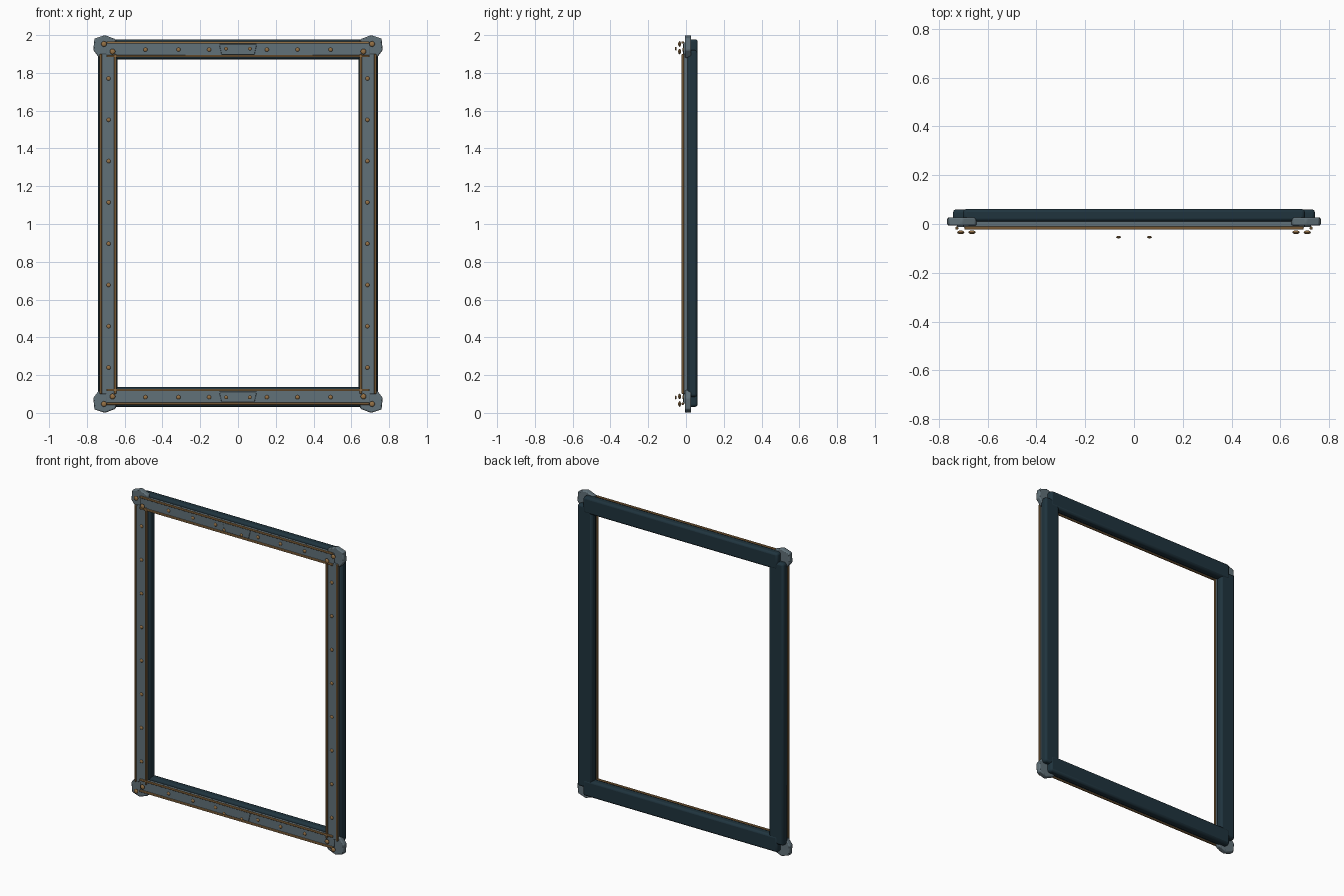
import bpy, bmesh
from math import radians

if "Cube" in bpy.data.objects:
    bpy.data.objects.remove(bpy.data.objects["Cube"])


def material(name, rgb):
    m = bpy.data.materials.new(name)
    m.diffuse_color = (*rgb, 1)
    m.use_nodes = True
    m.node_tree.nodes["Principled BSDF"].inputs["Base Color"].default_value = m.diffuse_color
    return m


DARK = material("dark_steel", (0.014, 0.034, 0.048))
GREY = material("grey_steel", (0.12, 0.165, 0.19))
BRASS = material("brass", (0.30, 0.165, 0.06))


def finish(name, bm, mat, bevel=0, segments=2):
    bmesh.ops.recalc_face_normals(bm, faces=bm.faces)
    me = bpy.data.meshes.new(name)
    bm.to_mesh(me)
    bm.free()
    ob = bpy.data.objects.new(name, me)
    bpy.context.collection.objects.link(ob)
    me.materials.append(mat)
    if bevel:
        mod = ob.modifiers.new("bevel", 'BEVEL')
        mod.width, mod.segments = bevel, segments
    bpy.context.view_layer.objects.active = ob
    ob.select_set(True)
    bpy.ops.object.shade_smooth_by_angle(angle=radians(35))
    ob.select_set(False)
    return ob


def box(name, x, y, z, mat, bevel=0, segments=2):
    bm = bmesh.new()
    bmesh.ops.create_cube(bm, size=1)
    for v in bm.verts:
        v.co = [r[0] if c < 0 else r[1] for c, r in zip(v.co, (x, y, z))]
    return finish(name, bm, mat, bevel, segments)


def plate(name, points, y0, y1, mat, bevel):
    # outline in x, z extruded along y
    bm = bmesh.new()
    face = bm.faces.new([bm.verts.new((x, y0, z)) for x, z in points])
    ext = bmesh.ops.extrude_face_region(bm, geom=[face])
    for v in ext["geom"]:
        if isinstance(v, bmesh.types.BMVert):
            v.co.y = y1
    return finish(name, bm, mat, bevel)


def rivet(name, x, y, z, r):
    # flattened dome
    bm = bmesh.new()
    bmesh.ops.create_uvsphere(bm, u_segments=12, v_segments=8, radius=r)
    for v in bm.verts:
        a, b, c = v.co
        v.co = (x + a, y + c * 0.5, z + b)
    return finish(name, bm, BRASS)


def trim(name, x, z):
    return box(name, x, (-0.023, -0.011), z, BRASS, 0.003)


# Upright sides: rear beam, face plate, trim strips, rivets
for s, side in ((-1, "left"), (1, "right")):
    def span(a, b):
        return tuple(sorted((s * a, s * b)))
    box(side + "_rear_beam", span(0.637, 0.742), (0.008, 0.06), (0.085, 1.92), DARK, 0.013)
    box(side + "_face_plate", span(0.652, 0.725), (-0.013, 0.022), (0.10, 1.90), GREY, 0.004)
    trim(side + "_outer_trim", span(0.720, 0.732), (0.10, 1.90))
    trim(side + "_inner_trim", span(0.644, 0.656), (0.10, 1.90))
    for i in range(8):
        rivet(side + "_rivet", s * 0.685, -0.014, 0.24 + i * 0.2186, 0.011)

# Top and bottom rails
for zc, t, end in ((1.925, 1, "top"), (0.085, -1, "bottom")):
    box(end + "_rear_beam", (-0.70, 0.70), (0.010, 0.062), (zc - 0.053, zc + 0.053), DARK, 0.013)
    box(end + "_face_plate", (-0.70, 0.70), (-0.013, 0.022), (zc - 0.036, zc + 0.036), GREY, 0.004)
    for k, w in ((1, "upper"), (-1, "lower")):
        z = zc + k * 0.036
        trim(f"{end}_{w}_trim", (-0.695, 0.695), (z - 0.006, z + 0.006))
    # tapered centre badge plate
    plate(end + "_centre_plate",
          [(-0.10, zc + 0.028), (0.10, zc + 0.028), (0.087, zc - 0.029), (-0.087, zc - 0.029)],
          -0.016, 0.01, GREY, 0.003)
    for s in (-1, 1):
        for x in (0.153, 0.315, 0.49):
            rivet(end + "_rivet", s * x, -0.014, zc - 0.002, 0.011)
        rivet(end + "_centre_rivet", s * 0.063, -0.054, zc + t * 0.003, 0.010)
        # faceted corner bracket with two large rivets
        outline = [(0.766, 0.92), (0.760, 0.982), (0.705, 1.0), (0.648, 0.978),
                   (0.637, 0.925), (0.655, 0.880), (0.735, 0.880)]
        plate(f"{end}_corner_bracket",
              [(s * x, 1 + t * z if t > 0 else 1 - z) for x, z in outline],
              -0.006, 0.027, GREY, 0.006)
        for x, z in ((0.710, 0.953), (0.664, 0.913)):
            rivet(end + "_corner_rivet", s * x, -0.034, 1 + t * z, 0.015)
